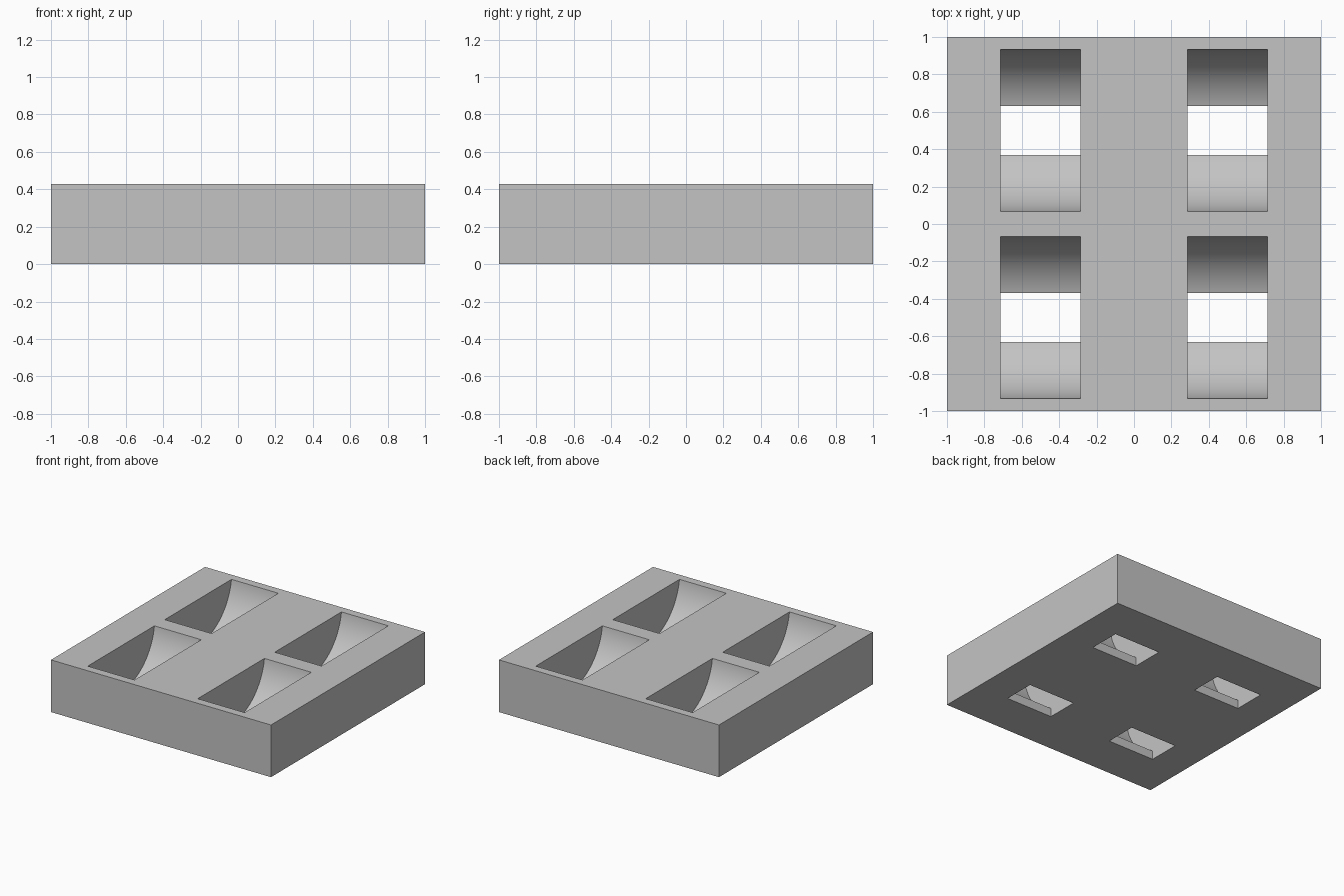
import bpy, bmesh, math

cube = bpy.data.objects.get("Cube")
if cube:
    bpy.data.objects.remove(cube, do_unlink=True)

HEIGHT = 0.4286
LIP = 0.0714               # thickness of the straight slot at the base
SLOT, MOUTH = 0.132, 0.433  # half lengths of pocket at base and top
HALF_WIDTH = 0.213
SEGMENTS = 32

grey = bpy.data.materials.new("plain grey")
grey.use_nodes = True
colour = (0.55, 0.55, 0.55, 1)
grey.diffuse_color = colour
grey.node_tree.nodes["Principled BSDF"].inputs["Base Color"].default_value = colour


def pocket_profile():
    """Half outline of the scoop: straight slot, round wall, straight overshoot."""
    h = HEIGHT - LIP
    rise = (MOUTH**2 - SLOT**2 + h * h) / (2 * h)
    radius = math.hypot(SLOT, rise)
    start = math.atan2(-rise, SLOT)
    end = math.atan2(h - rise, MOUTH)
    half = [(SLOT, -0.1)]
    for i in range(SEGMENTS + 1):
        a = start + (end - start) * i / SEGMENTS
        half.append((radius * math.cos(a), LIP + rise + radius * math.sin(a)))
    half.append((MOUTH, HEIGHT + 0.1))
    return half + [(-y, z) for y, z in reversed(half)]


def make_object(name, bm):
    bmesh.ops.recalc_face_normals(bm, faces=bm.faces)
    mesh = bpy.data.meshes.new(name)
    bm.to_mesh(mesh)
    bm.free()
    mesh.materials.append(grey)
    obj = bpy.data.objects.new(name, mesh)
    bpy.context.collection.objects.link(obj)
    return obj


# Solid block
bm = bmesh.new()
bmesh.ops.create_cube(bm, size=1)
for v in bm.verts:
    v.co = (v.co.x * 2, v.co.y * 2, (v.co.z + 0.5) * HEIGHT)
block = make_object("block", bm)

# Four scoop-shaped cutters
bm = bmesh.new()
profile = pocket_profile()
for cx in (-0.5, 0.5):
    for cy in (-0.5, 0.5):
        face = bm.faces.new([bm.verts.new((cx - HALF_WIDTH, cy + y, z)) for y, z in profile])
        extruded = bmesh.ops.extrude_face_region(bm, geom=[face], use_keep_orig=True)
        moved = [g for g in extruded["geom"] if isinstance(g, bmesh.types.BMVert)]
        bmesh.ops.translate(bm, verts=moved, vec=(2 * HALF_WIDTH, 0, 0))
cutter = make_object("pocket_cutter", bm)
cutter.hide_render = True

# Cut the pockets through the block
cut = block.modifiers.new("pockets", "BOOLEAN")
cut.operation = "DIFFERENCE"
cut.solver = "EXACT"
cut.object = cutter
bpy.ops.object.select_all(action="DESELECT")
block.select_set(True)
bpy.context.view_layer.objects.active = block
bpy.ops.object.modifier_apply(modifier=cut.name)
bpy.data.objects.remove(cutter, do_unlink=True)

# Smooth the round walls, keep the edges crisp
bpy.ops.object.shade_smooth_by_angle(angle=math.radians(30))
